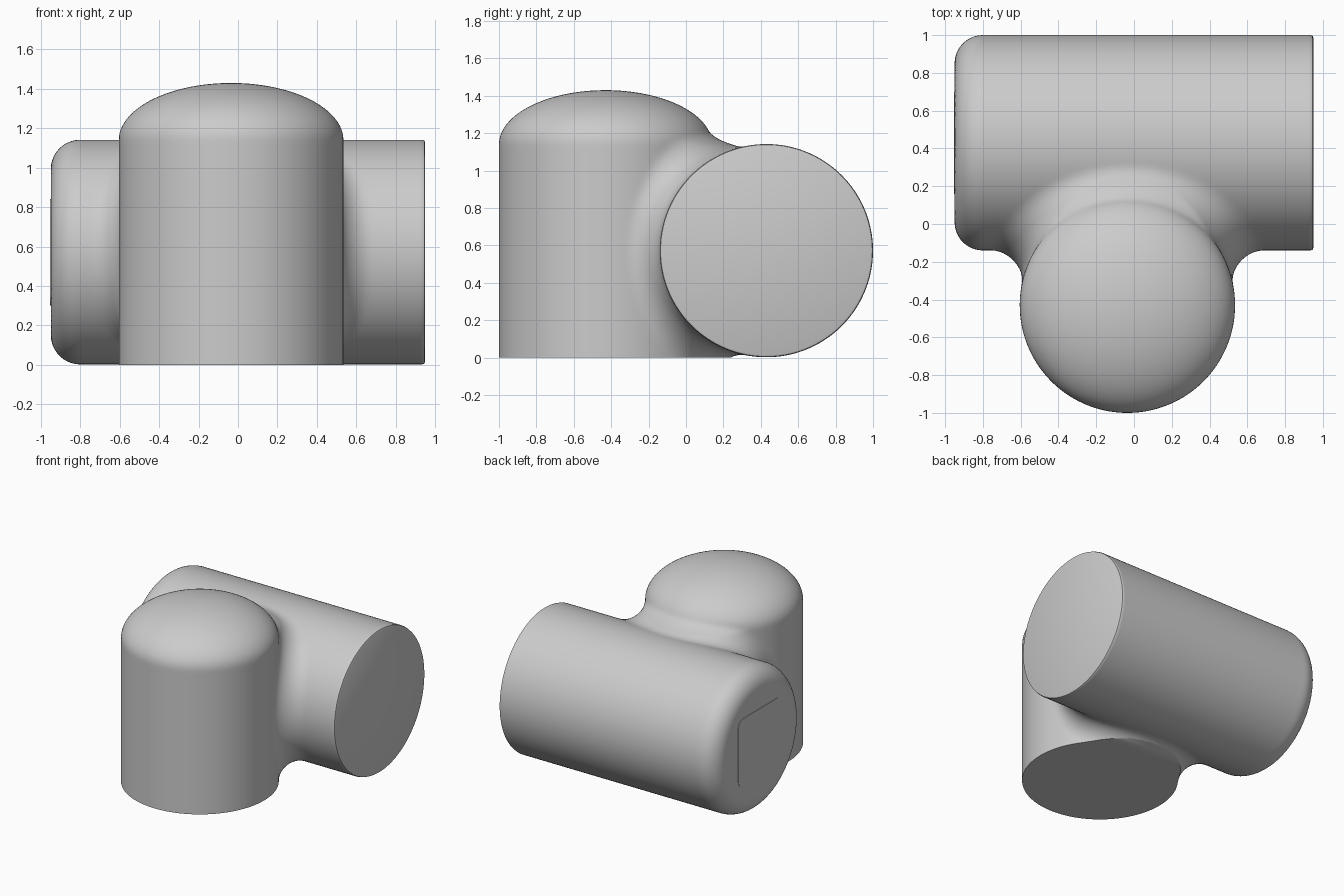
import bpy, bmesh
from math import hypot, sqrt, pi, radians
from mathutils import Matrix, Vector

if "Cube" in bpy.data.objects:
    bpy.data.objects.remove(bpy.data.objects["Cube"])

R = 0.57                      # radius of both barrels
VX, VY = -0.035, -0.43        # axis of the upright barrel
HY, HZ = 0.43, 0.572          # axis of the lying barrel
DOME_Z, DOME_H = 1.14, 0.29   # elliptical dome
END, ROUND = 0.95, 0.15       # half length, left end rounding
FILLET = 0.15


# Distance and normal of the upright, domed barrel
def upright(x, y, z):
    dx, dy, h = x - VX, y - VY, max(z - DOME_Z, 0)
    rho = max(hypot(dx, dy), 1e-6)
    k = hypot(rho / R, h / DOME_H)
    gr, gh = rho / R**2, h / DOME_H**2
    g = hypot(gr, gh)
    return k * (k - 1) / g, (dx / rho * gr / g, dy / rho * gr / g, gh / g)


# Distance and normal of the lying barrel with a rounded left end
def lying(x, y, z):
    dy, dz = y - HY, z - HZ
    rho = max(hypot(dy, dz), 1e-6)
    a, b = rho - R + ROUND, -END + ROUND - x
    if a > 0 and b > 0:
        d = hypot(a, b)
        na, nb = a / d, b / d
    elif a > b:
        d, na, nb = a, 1, 0
    else:
        d, na, nb = b, 0, 1
    return d - ROUND, (-nb, dy / rho * na, dz / rho * na)


# Union of both with a rolling-ball fillet
def body(x, y, z):
    a, n = upright(x, y, z)
    b, m = lying(x, y, z)
    c = n[0] * m[0] + n[1] * m[1] + n[2] * m[2]
    c = max(-0.9, min(0.9, c))
    u, v = FILLET - a, FILLET - b
    if u - c * v > 0 and v - c * u > 0:
        return FILLET - sqrt((u * u + v * v - 2 * c * u * v) / (1 - c * c))
    return min(a, b)


def project(bm):
    e = 1e-4
    for v in bm.verts:
        x, y, z = v.co
        f = body(x, y, z)
        g = Vector((body(x + e, y, z) - f, body(x, y + e, z) - f,
                    body(x, y, z + e) - f)) / e
        step = g * (-f / max(g.length_squared, 0.2))
        if step.length > 0.06:
            step *= 0.06 / step.length
        v.co += step


def make_object(name, bm):
    mesh = bpy.data.meshes.new(name)
    bm.to_mesh(mesh)
    bm.free()
    obj = bpy.data.objects.new(name, mesh)
    bpy.context.collection.objects.link(obj)
    return obj


# Rough barrels, longer than needed, fused by a voxel remesh
bm = bmesh.new()
bmesh.ops.create_cone(bm, cap_ends=True, segments=96, radius1=R, radius2=R,
                      depth=DOME_Z + 0.35,
                      matrix=Matrix.Translation((VX, VY, (DOME_Z - 0.35) / 2)))
bmesh.ops.create_uvsphere(bm, u_segments=96, v_segments=48, radius=1,
                          matrix=Matrix.Translation((VX, VY, DOME_Z)) @
                          Matrix.Diagonal((R, R, DOME_H, 1)))
bmesh.ops.create_cone(bm, cap_ends=True, segments=96, radius1=R, radius2=R,
                      depth=END + 1.2,
                      matrix=Matrix.Translation(((1.2 - END) / 2, HY, HZ)) @
                      Matrix.Rotation(pi / 2, 4, 'Y'))
joined_barrels = make_object("joined_barrels", bm)
mod = joined_barrels.modifiers.new("fuse", 'REMESH')
mod.mode = 'VOXEL'
mod.voxel_size = 0.024
deps = bpy.context.evaluated_depsgraph_get()
bm = bmesh.new()
bm.from_object(joined_barrels, deps)
joined_barrels.modifiers.clear()

# Shrink the fused mesh onto the exact filleted surface
spare = [v for v in bm.verts if v.co.x > 1.1 or v.co.z < -0.28]
bmesh.ops.delete(bm, geom=spare, context='VERTS')
for i in range(7):
    project(bm)
    if i < 5:
        inner = [v for v in bm.verts if not v.is_boundary]
        bmesh.ops.smooth_vert(bm, verts=inner, factor=0.5,
                              use_axis_x=True, use_axis_y=True, use_axis_z=True)


# Trim the foot and the right end flat and cap them
def trim(co, no):
    bmesh.ops.bisect_plane(bm, geom=bm.verts[:] + bm.edges[:] + bm.faces[:],
                           plane_co=co, plane_no=no, clear_outer=True, dist=1e-5)
    rim = [e for e in bm.edges if e.is_boundary
           and all(abs((v.co - Vector(co)).dot(Vector(no))) < 1e-3 for v in e.verts)]
    return bmesh.ops.edgeloop_fill(bm, edges=rim)["faces"]


trim((0, 0, 0), (0, 0, -1))
bevel = 0.015
end_cap = trim((END - bevel, 0, 0), (1, 0, 0))
for grow, shift in ((0.993, bevel * 0.7), (0.982, bevel * 0.3)):
    res = bmesh.ops.extrude_face_region(bm, geom=end_cap)["geom"]
    bmesh.ops.delete(bm, geom=end_cap, context='FACES')
    end_cap = [g for g in res if isinstance(g, bmesh.types.BMFace)]
    for v in (g for g in res if isinstance(g, bmesh.types.BMVert)):
        v.co = (v.co.x + shift, HY + (v.co.y - HY) * grow, HZ + (v.co.z - HZ) * grow)
bmesh.ops.recalc_face_normals(bm, faces=bm.faces)
bm.to_mesh(joined_barrels.data)
bm.free()

# Thin rounded square panel on the left end
bm = bmesh.new()
bmesh.ops.create_cube(bm, size=1, matrix=Matrix.Translation((-END, HY, HZ)) @
                      Matrix.Diagonal((0.006, 0.54, 0.54, 1)))
corners = [e for e in bm.edges if abs(e.verts[0].co.x - e.verts[1].co.x) > 1e-4]
bmesh.ops.bevel(bm, geom=corners, offset=0.06, segments=6, profile=0.5, affect='EDGES')
end_panel = make_object("end_panel", bm)

for obj in (joined_barrels, end_panel):
    bpy.ops.object.select_all(action='DESELECT')
    obj.select_set(True)
    bpy.context.view_layer.objects.active = obj
    bpy.ops.object.shade_smooth_by_angle(angle=radians(40))
